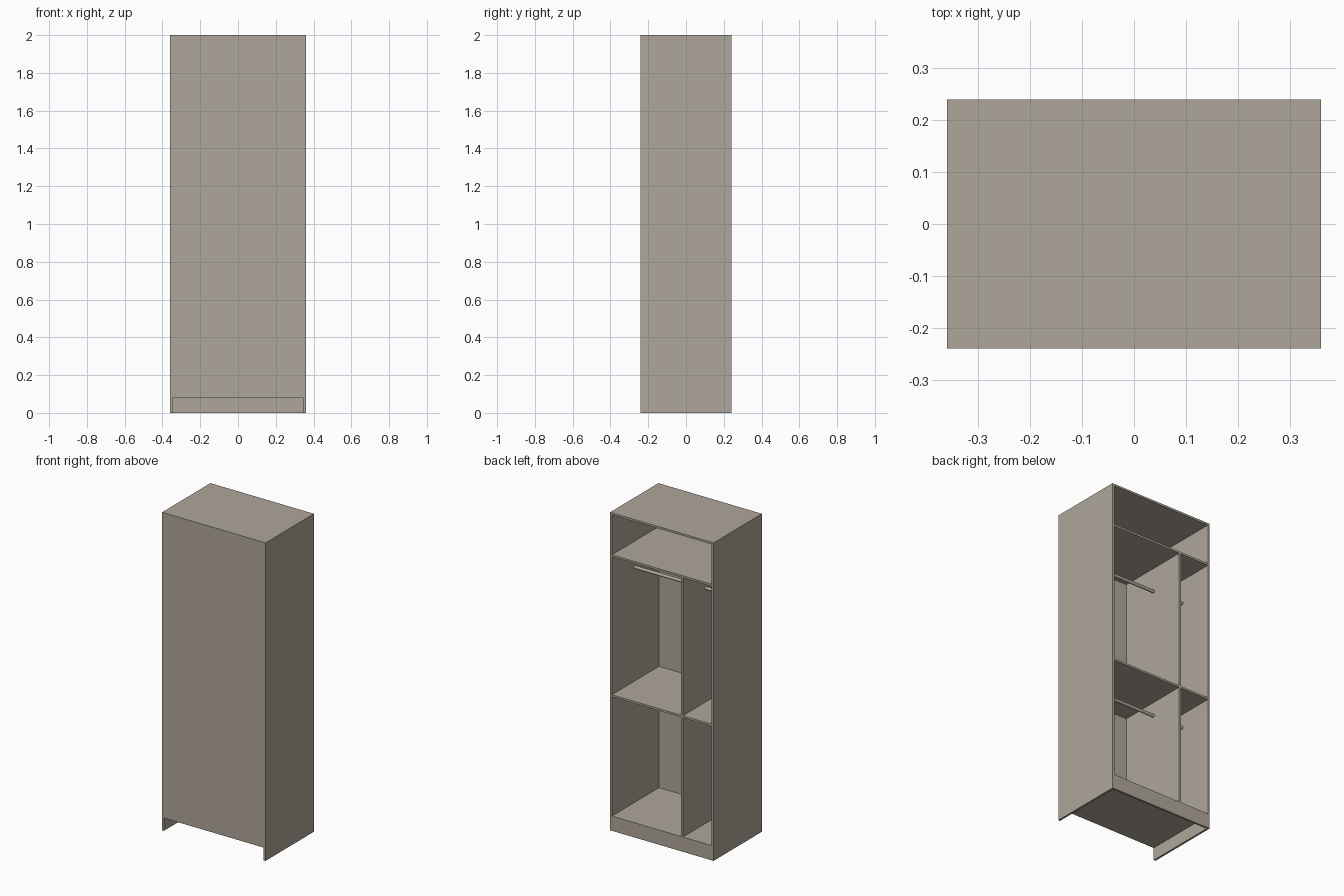
import bpy
import math

if "Cube" in bpy.data.objects:
    bpy.data.objects.remove(bpy.data.objects["Cube"])

W, D, H = 0.72, 0.48, 2.0      # overall size
T = 0.0128                     # board thickness
KICK = 0.08                    # plinth height
DIV_X = -0.14                  # centre of the upright divider
SHELF_TOP, SHELF_MID = 1.723, 0.843   # undersides of the shelves

wood = bpy.data.materials.new("taupe board")
wood.diffuse_color = (0.43, 0.38, 0.32, 1)
wood.use_nodes = True
wood.node_tree.nodes["Principled BSDF"].inputs["Base Color"].default_value = wood.diffuse_color


def board(name, x, y, z):
    """Box spanning the given (min, max) ranges."""
    bpy.ops.mesh.primitive_cube_add(size=1)
    ob = bpy.context.object
    ob.name = name
    ob.location = [(a + b) / 2 for a, b in (x, y, z)]
    ob.scale = [b - a for a, b in (x, y, z)]
    bpy.ops.object.transform_apply(location=True, rotation=False, scale=True)
    ob.data.materials.append(wood)


def rail(name, x0, x1, z):
    """Round hanging rail running along x."""
    bpy.ops.mesh.primitive_cylinder_add(
        vertices=24, radius=0.01, depth=x1 - x0,
        location=((x0 + x1) / 2, 0.012, z), rotation=(0, math.pi / 2, 0))
    ob = bpy.context.object
    ob.name = name
    ob.data.materials.append(wood)
    bpy.ops.object.shade_smooth_by_angle()


inner = (-W / 2 + T, W / 2 - T)
depth = (-D / 2 + T, D / 2)

# Carcass
board("left_side", (-W / 2, inner[0]), (-D / 2, D / 2), (0, H))
board("right_side", (inner[1], W / 2), (-D / 2, D / 2), (0, H))
board("front_panel", inner, (-D / 2, -D / 2 + T), (KICK, H))
board("top_panel", inner, depth, (H - T, H))
board("bottom_panel", inner, depth, (KICK, KICK + T))
board("plinth", inner, (D / 2 - T, D / 2), (0, KICK))

# Full-width shelf below the top compartment
board("top_shelf", inner, depth, (SHELF_TOP, SHELF_TOP + T))

# Upright divider, above and below the middle shelf
div = (DIV_X - T / 2, DIV_X + T / 2)
board("upper_divider", div, depth, (SHELF_MID + T, SHELF_TOP))
board("lower_divider", div, depth, (KICK + T, SHELF_MID))
board("middle_shelf", inner, depth, (SHELF_MID, SHELF_MID + T))

# Hanging rails in the four compartments
for level, z in (("upper", 1.572), ("lower", 0.756)):
    rail(level + "_narrow_rail", inner[0], div[0], z)
    rail(level + "_wide_rail", div[1], inner[1], z)
